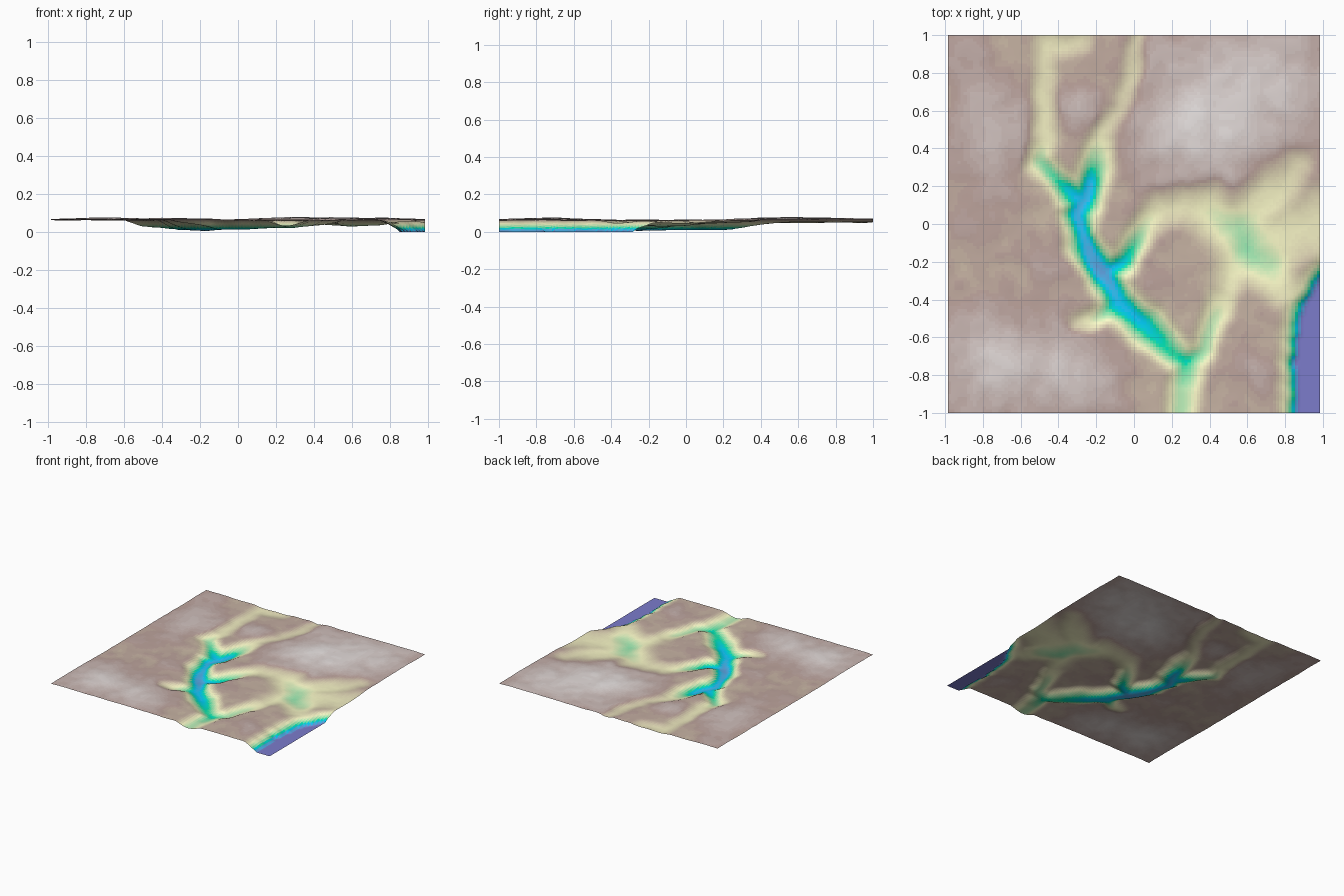
import bpy, bmesh, math
from mathutils import Vector, noise

if "Cube" in bpy.data.objects:
    bpy.data.objects.remove(bpy.data.objects["Cube"])

NX, NY = 118, 120
HX, HY, TOP = 0.985, 1.0, 0.085

# Valley centre lines: (x, y, floor height, half width)
canyon = [(.25, -1.1, .034, .15), (.26, -.88, .032, .15), (.27, -.73, .019, .14),
          (.19, -.66, .021, .16), (.05, -.53, .013, .18), (-.08, -.42, .011, .17),
          (-.17, -.24, .005, .15), (-.28, -.08, .01, .15), (-.29, .05, .009, .15),
          (-.22, .24, .011, .15), (-.19, .38, .032, .14), (-.17, .48, .047, .12),
          (-.07, .62, .053, .1), (-.02, .78, .05, .1), (.03, 1.05, .054, .1)]
north_west = [(-.3, .14, .011, .13), (-.4, .22, .02, .13), (-.5, .33, .028, .14),
              (-.47, .45, .045, .12), (-.48, .85, .049, .12), (-.46, .95, .047, .16),
              (-.3, .97, .05, .14)]
east_branch = [(-.16, -.26, .009, .13), (-.05, -.2, .015, .13), (.0, -.11, .022, .12),
               (.05, -.02, .037, .13), (.14, .08, .047, .15), (.27, .1, .048, .19),
               (.42, .06, .041, .24)]
basin = [(.42, .05, .04, .24), (.56, -.03, .031, .27), (.6, -.12, .028, .27),
         (.7, -.21, .033, .25), (.78, -.33, .046, .2)]
east_plain = [(.6, .0, .042, .25), (.75, .17, .046, .25), (.86, .3, .051, .18)]
east_edge = [(.7, -.08, .042, .3), (.86, -.03, .046, .34), (1.0, .0, .047, .36)]
south_branch = [(.28, -.72, .02, .13), (.37, -.66, .03, .12), (.42, -.5, .034, .11),
                (.48, -.36, .047, .13), (.55, -.2, .041, .2)]
west_gully = [(-.1, -.42, .014, .12), (-.2, -.49, .037, .1), (-.31, -.53, .052, .09)]
valleys = [canyon, north_west, east_branch, basin, east_plain, east_edge,
           south_branch, west_gully]

# Lake shoreline: (y, x)
shore = [(-1.1, .86), (-.8, .86), (-.62, .86), (-.48, .88), (-.38, .93), (-.27, .99), (-.1, 1.12), (.3, 1.5), (1.1, 2.3)]

# Higher grey uplands: (x, y, radius, rise)
uplands = [(.3, .5, .32, .012), (.7, .75, .4, .011), (.1, .9, .15, .004),
           (-.75, .5, .2, .01), (-.3, .62, .11, .008), (-.85, .85, .2, .004),
           (-.75, -.75, .3, .012), (-.3, -.78, .2, .011), (-.85, .1, .2, .004),
           (.6, -.75, .12, .005), (-.45, -.2, .12, .004)]


def smooth(t):
    t = max(0.0, min(1.0, t))
    return t * t * (3 - 2 * t)


def soft_min(a, b, k=.006):
    h = max(k - abs(a - b), 0) / k
    return min(a, b) - h * h * k / 4


def valley_height(path, x, y, plateau):
    best = plateau
    for (ax, ay, az, aw), (bx, by, bz, bw) in zip(path, path[1:]):
        dx, dy = bx - ax, by - ay
        t = max(0, min(1, ((x - ax) * dx + (y - ay) * dy) / (dx * dx + dy * dy)))
        d = math.hypot(x - ax - t * dx, y - ay - t * dy)
        floor = az + (bz - az) * t
        best = min(best, floor + (plateau - floor) * smooth(d / (aw + (bw - aw) * t)))
    return best


def shore_x(y):
    for (ya, xa), (yb, xb) in zip(shore, shore[1:]):
        if y <= yb:
            return xa + (xb - xa) * (y - ya) / (yb - ya)
    return shore[-1][1]


def height(x, y):
    # Rolling plateau
    z = .0655 + sum(r * math.exp(-((x - a) ** 2 + (y - b) ** 2) / (s * s)) for a, b, s, r in uplands)
    z += .003 * noise.noise(Vector((x * 5, y * 5, 3)))
    z += .0022 * noise.noise(Vector((x * 11, y * 11, 7)))
    # Carved valleys, with slightly wandering walls
    wx = x + .025 * noise.noise(Vector((x * 7, y * 7, 1)))
    wy = y + .025 * noise.noise(Vector((x * 7, y * 7, 9)))
    h = z
    for path in valleys:
        h = soft_min(h, valley_height(path, wx, wy, z))
    h += .0012 * noise.noise(Vector((x * 14, y * 14, 5)))
    # Lake with a short steep bank
    d = shore_x(y) - x + .02 * noise.noise(Vector((x * 9, y * 13, 2)))
    if d < 0:
        return 0.0
    if d < .14:
        h *= .15 + .85 * math.sin(d / .14 * math.pi / 2)
    return max(0.0, min(TOP, h))


# Height colour ramp
ramp = [(0, (.2, .2, .6)), (.15, (0, .6, 1)), (.25, (0, .8, .4)),
        (.5, (1, 1, .6)), (.75, (.5, .36, .33)), (1, (1, 1, 1))]


def ramp_colour(t):
    for (ta, ca), (tb, cb) in zip(ramp, ramp[1:]):
        if t <= tb:
            return [p + (q - p) * (t - ta) / (tb - ta) for p, q in zip(ca, cb)] + [1]


# Terrain sheet
mesh = bpy.data.meshes.new("terrain")
terrain = bpy.data.objects.new("terrain", mesh)
bpy.context.collection.objects.link(terrain)
BANDS = 64
for i in range(BANDS):
    mat = bpy.data.materials.new(f"height_band_{i}")
    mat.diffuse_color = ramp_colour(i / (BANDS - 1))
    mat.use_nodes = True
    mat.node_tree.nodes["Principled BSDF"].inputs["Base Color"].default_value = mat.diffuse_color
    mesh.materials.append(mat)

bm = bmesh.new()
grid = []
for j in range(NY + 1):
    y = -HY + 2 * HY * j / NY
    row = []
    for i in range(NX + 1):
        x = -HX + 2 * HX * i / NX
        row.append(bm.verts.new((x, y, height(x, y))))
    grid.append(row)
for j in range(NY):
    for i in range(NX):
        f = bm.faces.new((grid[j][i], grid[j][i + 1], grid[j + 1][i + 1], grid[j + 1][i]))
        z = sum(v.co.z for v in f.verts) / 4
        f.material_index = min(BANDS - 1, round(z / TOP * (BANDS - 1)))
        f.smooth = True
bm.to_mesh(mesh)
bm.free()
